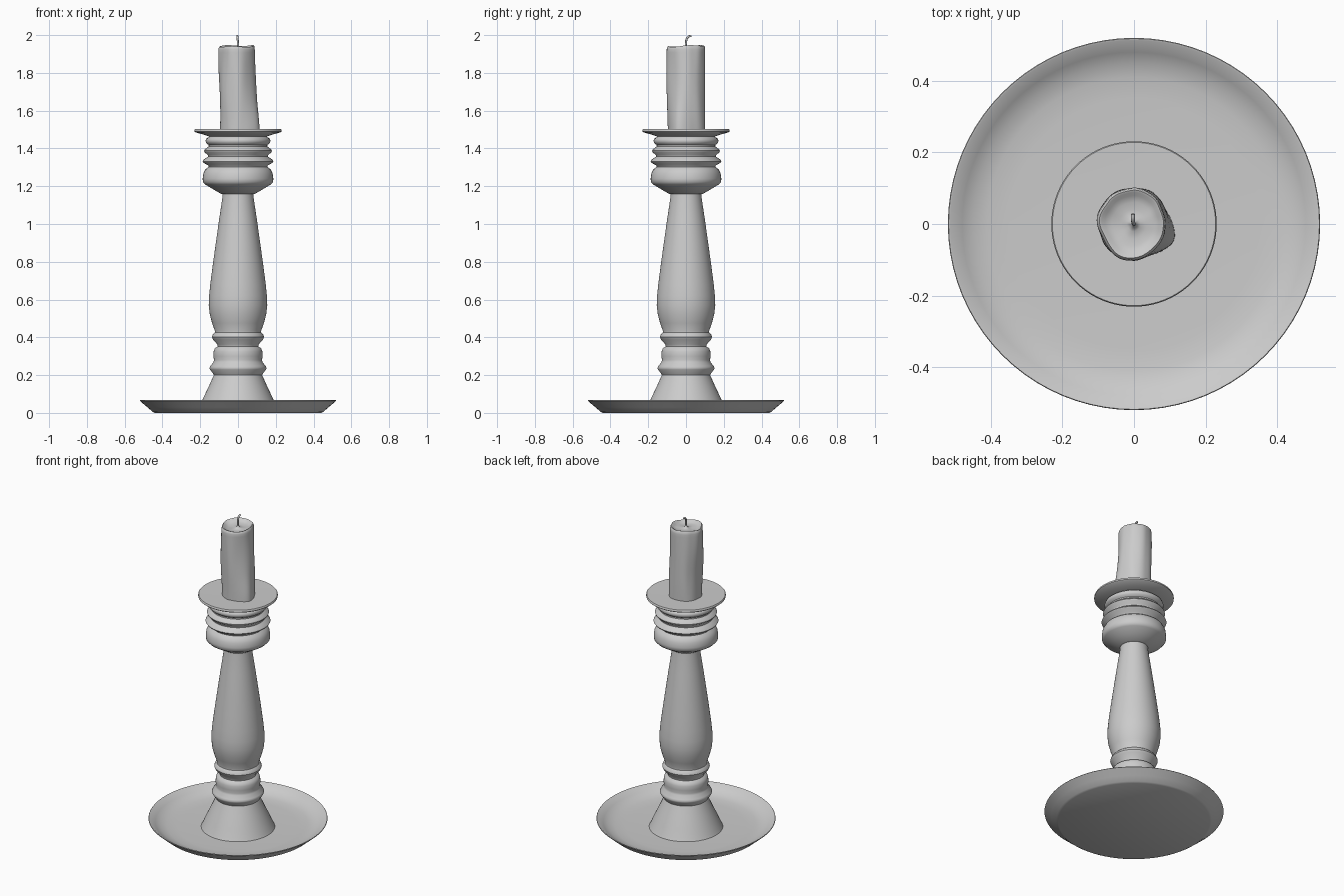
import bpy, bmesh, math
from math import sin, cos, pi, exp
from mathutils import Vector, noise

if "Cube" in bpy.data.objects:
    bpy.data.objects.remove(bpy.data.objects["Cube"])


def make_object(name, bm, angle=40):
    bmesh.ops.remove_doubles(bm, verts=bm.verts, dist=1e-5)
    bmesh.ops.recalc_face_normals(bm, faces=bm.faces)
    me = bpy.data.meshes.new(name)
    bm.to_mesh(me)
    bm.free()
    ob = bpy.data.objects.new(name, me)
    bpy.context.collection.objects.link(ob)
    bpy.ops.object.select_all(action='DESELECT')
    ob.select_set(True)
    bpy.context.view_layer.objects.active = ob
    bpy.ops.object.shade_smooth_by_angle(angle=math.radians(angle))
    return ob


def skin(bm, rings):
    """Join successive closed rings of points and cap both ends."""
    rows = [[bm.verts.new(p) for p in ring] for ring in rings]
    n = len(rows[0])
    for a, b in zip(rows, rows[1:]):
        for i in range(n):
            j = (i + 1) % n
            bm.faces.new((a[i], a[j], b[j], b[i]))
    bm.faces.new(rows[0][::-1])
    bm.faces.new(rows[-1])


def turned(name, profile, n=80):
    """Lathe a (radius, height) profile around z."""
    bm = bmesh.new()
    skin(bm, [[(r * cos(2 * pi * i / n), r * sin(2 * pi * i / n), z)
               for i in range(n)] for r, z in profile])
    return make_object(name, bm)


# Shallow drip dish
turned("base_dish", [(.44, 0), (.452, .006), (.48, .03), (.52, .064), (.518, .067),
                     (.513, .066), (.48, .042), (.45, .025), (.41, .016), (.35, .012), (.1, .012)])

# Turned stem: flared foot, two beads, tapering baluster
turned("stem", [(.215, .01), (.205, .03), (.188, .07), (.155, .14), (.128, .2), (.132, .208),
                (.149, .23), (.151, .238), (.147, .248), (.13, .268), (.127, .28), (.13, .3),
                (.129, .325), (.123, .342), (.107, .352), (.109, .362), (.132, .388),
                (.138, .402), (.134, .414), (.123, .425), (.123, .435), (.137, .475),
                (.149, .52), (.155, .57), (.153, .62), (.147, .68), (.134, .78),
                (.116, .91), (.099, 1.03), (.084, 1.13), (.08, 1.17)])

# Ribbed cup under the drip plate
turned("candle_cup", [(.078, 1.158), (.09, 1.16), (.13, 1.183), (.175, 1.21), (.186, 1.222),
                      (.187, 1.24), (.183, 1.268), (.172, 1.29), (.155, 1.303), (.158, 1.31),
                      (.184, 1.325), (.188, 1.332), (.183, 1.34), (.158, 1.357), (.16, 1.366),
                      (.178, 1.38), (.18, 1.388), (.175, 1.396), (.155, 1.41), (.155, 1.418),
                      (.168, 1.428), (.172, 1.44), (.168, 1.452), (.153, 1.462), (.155, 1.48)])
turned("drip_plate", [(.15, 1.462), (.185, 1.474), (.225, 1.485), (.231, 1.49),
                      (.231, 1.498), (.228, 1.502), (.1, 1.5)])


# Melted candle with uneven sides, drips and a hollow top
def side_radius(a, z):
    t = (z - 1.5) / .44
    r = .099 + .01 * noise.noise(Vector((cos(a) * 1.5, sin(a) * 1.5, z * 3)))
    for ang, width, low, amount in ((-.4, .35, .0, .018), (2.9, .45, .75, .006)):
        d = math.atan2(sin(a - ang), cos(a - ang))
        r += amount * exp(-(d / width) ** 2 - ((t - low) / .35) ** 2)
    return r - .006 * max(0, cos(a)) * t


n = 64
rings = []
for k in range(25):
    z = 1.5 + .425 * k / 24
    rings.append([(side_radius(2 * pi * i / n, z) * cos(2 * pi * i / n),
                   side_radius(2 * pi * i / n, z) * sin(2 * pi * i / n), z) for i in range(n)])
for f, z in ((.98, 1.936), (.93, 1.942), (.87, 1.94), (.78, 1.931), (.6, 1.926),
             (.4, 1.924), (.2, 1.925), (.09, 1.932), (.05, 1.942)):
    ring = []
    for i in range(n):
        a = 2 * pi * i / n
        r = side_radius(a, 1.925) * f
        dz = .004 * sin(a + .3) + .003 * sin(3 * a + 1)
        ring.append((r * cos(a), r * sin(a), z + dz * f))
    rings.append(ring)
bm = bmesh.new()
skin(bm, rings)
make_object("candle", bm, 60)

# Curled wick
cu = bpy.data.curves.new("wick", 'CURVE')
cu.dimensions = '3D'
cu.bevel_depth = .0055
cu.bevel_resolution = 2
cu.use_fill_caps = True
pts = [(0, 0, 1.92), (0, 0, 1.955), (-.002, .004, 1.98), (-.003, .014, 1.992), (-.003, .028, 1.996)]
sp = cu.splines.new('BEZIER')
sp.bezier_points.add(len(pts) - 1)
for bp, p in zip(sp.bezier_points, pts):
    bp.co = p
    bp.handle_left_type = bp.handle_right_type = 'AUTO'
bpy.context.collection.objects.link(bpy.data.objects.new("wick", cu))
